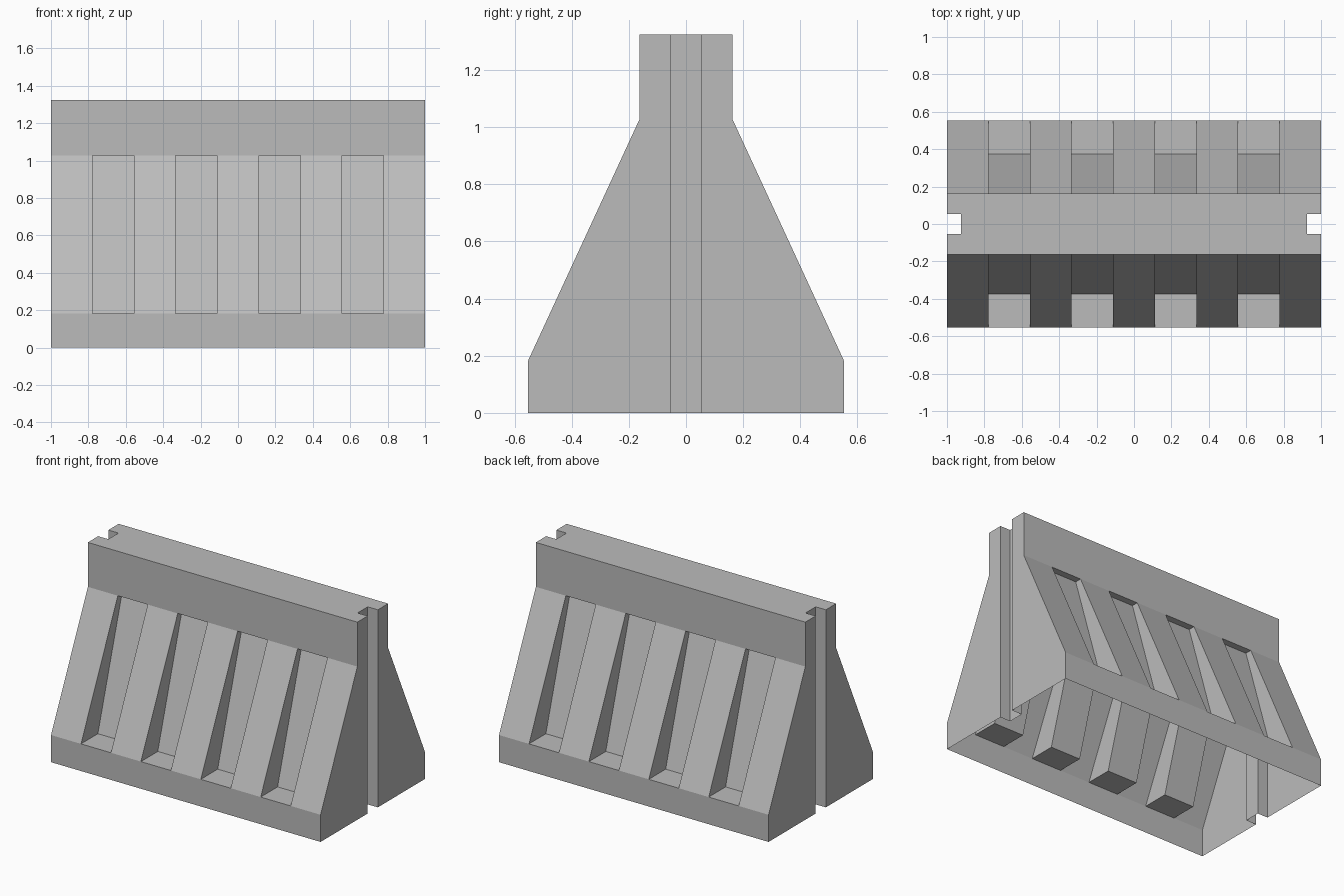
import bpy
import bmesh

if "Cube" in bpy.data.objects:
    bpy.data.objects.remove(bpy.data.objects["Cube"], do_unlink=True)

# Overall dimensions
HALF_LEN = 1.0
BASE_Y, TOP_Y = 0.553, 0.163             # half depth at the foot and the crest
FOOT_Z, NECK_Z, TOP_Z = 0.182, 1.027, 1.325
GROOVE_Y, GROOVE_X = 0.054, 0.925        # end groove half width and inner x
SLOT_LOW_Y, SLOT_HIGH_Y = 0.374, 0.118   # recess back wall, bottom and top
BAYS = 9                                 # alternating ribs and recesses

# Concrete grey
concrete = bpy.data.materials.new("concrete grey")
concrete.use_nodes = True
grey = (0.5, 0.5, 0.5, 1.0)
concrete.diffuse_color = grey
shader = concrete.node_tree.nodes["Principled BSDF"]
shader.inputs["Base Color"].default_value = grey
shader.inputs["Roughness"].default_value = 0.8

bm = bmesh.new()


def face(points):
    return bm.faces.new([bm.verts.new(p) for p in points])


def strip(x0, x1, profile):
    """Sweep an open (y, z) profile from x0 to x1."""
    for (ya, za), (yb, zb) in zip(profile, profile[1:]):
        face([(x0, ya, za), (x1, ya, za), (x1, yb, zb), (x0, yb, zb)])


# Long sides: foot, ribbed slope with recesses, upright crest
for side in (-1, 1):
    foot, neck = (side * BASE_Y, FOOT_Z), (side * TOP_Y, NECK_Z)
    low, high = (side * SLOT_LOW_Y, FOOT_Z), (side * SLOT_HIGH_Y, NECK_Z)
    for i in range(BAYS):
        x0 = -HALF_LEN + 2 * HALF_LEN * i / BAYS
        x1 = -HALF_LEN + 2 * HALF_LEN * (i + 1) / BAYS
        strip(x0, x1, [(side * BASE_Y, 0), foot])
        strip(x0, x1, [neck, (side * TOP_Y, TOP_Z)])
        if i % 2:
            strip(x0, x1, [foot, low, high, neck])
            for x in (x0, x1):
                face([(x, *p) for p in (foot, low, high, neck)])
        else:
            strip(x0, x1, [foot, neck])

# Ends: two cheeks either side of an upright groove
for end in (-1, 1):
    xo, xi = end * HALF_LEN, end * GROOVE_X
    for side in (-1, 1):
        g = side * GROOVE_Y
        face([(xo, g, 0), (xo, side * BASE_Y, 0), (xo, side * BASE_Y, FOOT_Z),
              (xo, side * TOP_Y, NECK_Z), (xo, side * TOP_Y, TOP_Z), (xo, g, TOP_Z)])
        face([(xo, g, 0), (xi, g, 0), (xi, g, TOP_Z), (xo, g, TOP_Z)])
    face([(xi, -GROOVE_Y, 0), (xi, GROOVE_Y, 0),
          (xi, GROOVE_Y, TOP_Z), (xi, -GROOVE_Y, TOP_Z)])

# Crest top, notched at both ends
half = [(HALF_LEN, -TOP_Y), (HALF_LEN, -GROOVE_Y), (GROOVE_X, -GROOVE_Y),
        (GROOVE_X, GROOVE_Y), (HALF_LEN, GROOVE_Y), (HALF_LEN, TOP_Y)]
outline = half + [(-x, -y) for x, y in half]
face([(x, y, TOP_Z) for x, y in outline])

# Join the panels into one shell, open underneath, facing outwards
bmesh.ops.remove_doubles(bm, verts=bm.verts, dist=0.0005)
bmesh.ops.recalc_face_normals(bm, faces=bm.faces)
crest = max(bm.faces, key=lambda f: f.calc_center_median().z)
if crest.normal.z < 0:
    bmesh.ops.reverse_faces(bm, faces=bm.faces)
# Merge the coplanar bays of the foot and crest bands
bmesh.ops.dissolve_limit(bm, angle_limit=0.01, verts=bm.verts, edges=bm.edges)

mesh = bpy.data.meshes.new("barrier_shell")
bm.to_mesh(mesh)
bm.free()
mesh.materials.append(concrete)
barrier = bpy.data.objects.new("barrier_shell", mesh)
bpy.context.collection.objects.link(barrier)
